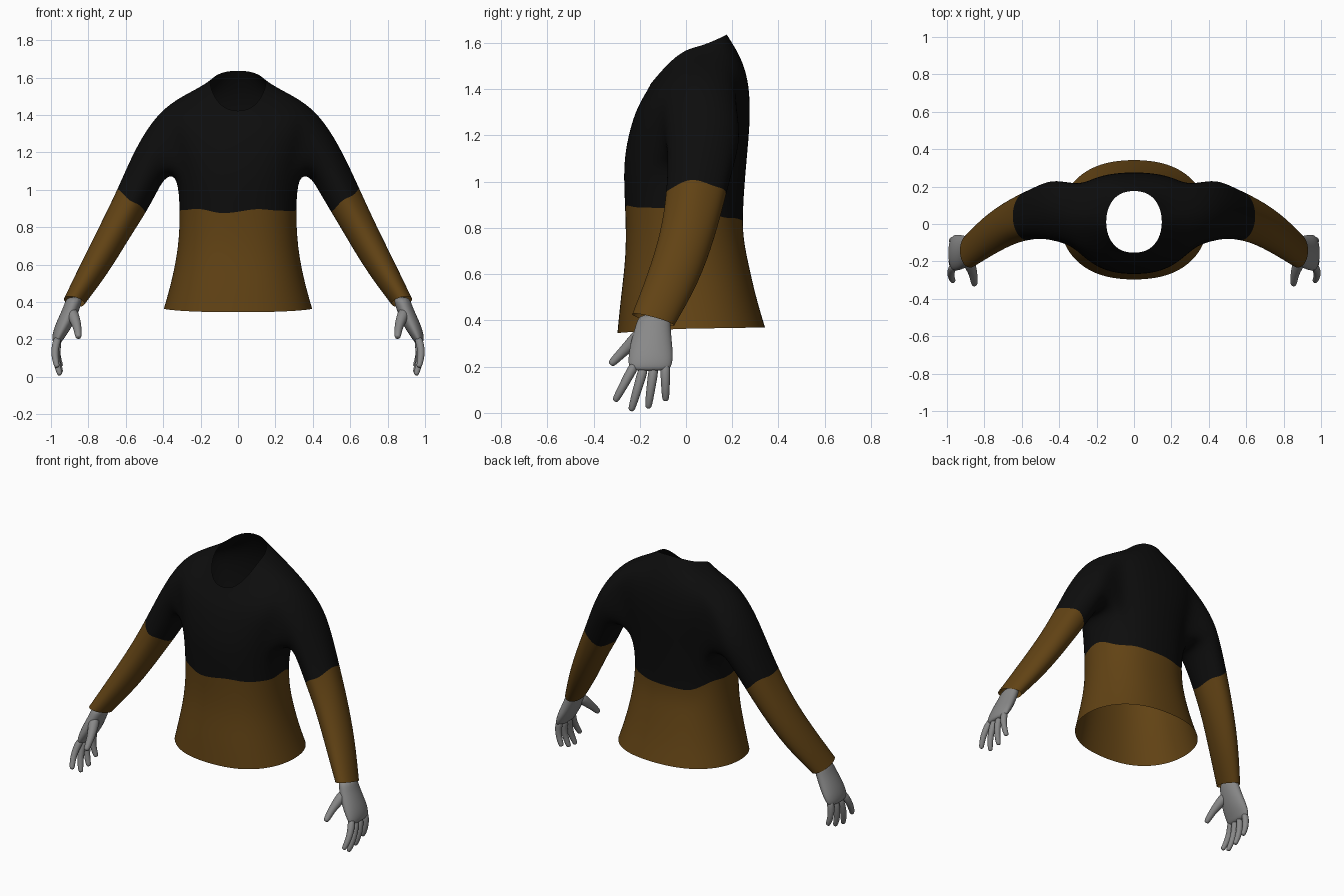
import bpy, bmesh, math
from mathutils import Vector

cube = bpy.data.objects.get("Cube")
if cube:
    bpy.data.objects.remove(cube, do_unlink=True)


def material(name, rgb):
    m = bpy.data.materials.new(name)
    m.use_nodes = True
    m.diffuse_color = (*rgb, 1)
    bsdf = m.node_tree.nodes["Principled BSDF"]
    bsdf.inputs["Base Color"].default_value = (*rgb, 1)
    bsdf.inputs["Roughness"].default_value = 0.9
    return m


BLACK = material("black cloth", (0.004, 0.004, 0.004))
BROWN = material("brown cloth", (0.12, 0.055, 0.007))
GREY = material("grey skin", (0.25, 0.25, 0.25))


def finish(bm, name, mats, level):
    bmesh.ops.recalc_face_normals(bm, faces=bm.faces)
    mesh = bpy.data.meshes.new(name)
    bm.to_mesh(mesh)
    bm.free()
    for m in mats:
        mesh.materials.append(m)
    for p in mesh.polygons:
        p.use_smooth = True
    ob = bpy.data.objects.new(name, mesh)
    bpy.context.collection.objects.link(ob)
    ob.modifiers.new("smooth", "SUBSURF").levels = level
    ob.modifiers["smooth"].render_levels = level
    return ob


def strip(bm, a, b, mat=0):
    """Quads between two closed rings of equal length."""
    n = len(a)
    faces = []
    for i in range(n):
        j = (i + 1) % n
        f = bm.faces.new((a[i], a[j], b[j], b[i]))
        f.material_index = mat
        faces.append(f)
    return faces


# ---- Shirt: torso rings, hem to neck ----
COLS = 24
# half width, front y, back y, z at side, z at front, z at back
TORSO = [
    (.400, -.300, .345, .365, .345, .370),
    (.360, -.285, .305, .50, .50, .50),
    (.320, -.260, .262, .69, .69, .69),
    (.312, -.265, .242, .90, .89, .80),
    (.325, -.275, .262, 1.08, 1.07, 1.07),
    (.365, -.252, .278, 1.22, 1.20, 1.23),
    (.400, -.222, .280, 1.37, 1.30, 1.36),
    (.370, -.190, .265, 1.465, 1.36, 1.47),
    (.220, -.165, .228, 1.54, 1.40, 1.56),
    (.150, -.155, .178, 1.575, 1.42, 1.637),
]
EDGE = 3        # ring where the dark upper part ends
bm = bmesh.new()
rings = []
for r, (rx, yf, yb, zs, zf, zb) in enumerate(TORSO):
    ring = []
    for c in range(COLS):
        t = math.tau * c / COLS
        co, si = math.cos(t), math.sin(t)
        x = rx * math.copysign(abs(co) ** 0.85, co)
        y = (yf + yb) / 2 + (yb - yf) / 2 * math.copysign(abs(si) ** 0.95, si)
        z = zs + ((zb if si > 0 else zf) - zs) * abs(si) ** 1.3
        if r == EDGE:   # ragged colour border
            z += .016 * math.sin(5 * t + 1) + .012 * math.sin(8 * t)
        ring.append(bm.verts.new((x, y, z)))
    rings.append(ring)

# Armholes span these rings and columns
R0, R1, C0, C1 = 4, 7, -2, 3


def in_hole(r, c):
    left = (c - C0) % COLS < C1 - C0
    right = (COLS // 2 - 1 - c - C0) % COLS < C1 - C0
    return R0 <= r < R1 and (left or right)


for r in range(len(rings) - 1):
    for c in range(COLS):
        if not in_hole(r, c):
            d = (c + 1) % COLS
            f = bm.faces.new((rings[r][c], rings[r][d], rings[r + 1][d], rings[r + 1][c]))
            f.material_index = 1 if r < EDGE else 0

# ---- Shirt: sleeves grown out of the armholes ----
# outer x, outer z, inner x, inner z, centre y, half depth, back drop
SLEEVE = [
    (.465, 1.365, .385, 1.07, .075, .168, 0),
    (.56, 1.205, .425, 1.00, .068, .148, 0),
    (.65, 1.00, .487, .89, .045, .132, 0),
    (.74, .81, .580, .74, .010, .120, .01),
    (.84, .61, .695, .55, -.055, .112, .02),
    (.932, .415, .820, .390, -.142, .093, .025),
]
perimeter = [(R0, c) for c in range(C0, C1 + 1)]
perimeter += [(r, C1) for r in range(R0 + 1, R1)]
perimeter += [(R1, c) for c in range(C1, C0 - 1, -1)]
perimeter += [(r, C0) for r in range(R1 - 1, R0, -1)]
N = len(perimeter)
for side in (1, -1):
    prev = [rings[r][(c if side > 0 else COLS // 2 - c) % COLS] for r, c in perimeter]
    for k, (ox, oz, ix, iz, yc, ry, drop) in enumerate(SLEEVE):
        ring = []
        for i in range(N):
            a = -math.pi / 2 + (i - (C1 - C0) / 2) * math.tau / N
            u, v = math.cos(a), math.sin(a)
            x = (ox + ix) / 2 + (ox - ix) / 2 * v
            z = (oz + iz) / 2 + (oz - iz) / 2 * v - drop * u
            if k == 2:
                z += .015 * math.sin(4 * a + side)
            ring.append(bm.verts.new((side * x, yc + ry * u, z)))
        strip(bm, prev, ring, 1 if k > 2 else 0)
        prev = ring
finish(bm, "shirt", [BLACK, BROWN], 2)


# ---- Hands ----
def tube(bm, sections, sides=8):
    """Capped loft; each section is a centre, x radius, y radius and axis."""
    prev = None
    for n, (p, ra, rb, axis) in enumerate(sections):
        ea = Vector((1, 0, 0))
        ea = (ea - axis * ea.dot(axis)).normalized()
        eb = axis.cross(ea)
        ring = []
        for i in range(sides):
            t = math.tau * i / sides
            ring.append(bm.verts.new(p + ea * ra * math.cos(t) + eb * rb * math.sin(t)))
        if prev:
            strip(bm, prev, ring)
        if n in (0, len(sections) - 1):
            bm.faces.new(ring)
        prev = ring


def digit(bm, points, radii):
    pts = [Vector(p) for p in points]
    last = len(pts) - 1
    tube(bm, [(p, r, r, (pts[min(i + 1, last)] - pts[max(i - 1, 0)]).normalized())
              for i, (p, r) in enumerate(zip(pts, radii))])


# centre x, centre y, z, half thickness, half breadth
PALM = [(.873, -.135, .43, .045, .070), (.885, -.142, .38, .047, .078),
        (.915, -.150, .31, .050, .092), (.943, -.152, .25, .046, .101),
        (.963, -.155, .205, .034, .098), (.968, -.158, .180, .022, .085)]
# root y, root z, tip y, tip z, tip x
FINGERS = [(-.218, .215, -.308, .050, .965), (-.180, .205, -.238, .008, .950),
           (-.138, .205, -.164, .020, .945), (-.090, .215, -.088, .052, .945)]

for side, name in ((1, "left_hand"), (-1, "right_hand")):
    bm = bmesh.new()
    down = Vector((0, 0, -1))
    tube(bm, [(Vector((x, y, z)), a, b, down) for x, y, z, a, b in PALM], 12)
    for ry, rz, ty, tz, tx in FINGERS:
        path = []
        for f in (0, .3, .65, .93, 1):
            x = .96 + (tx - .96) * f + .075 * f * (1 - f)
            path.append((x, ry + (ty - ry) * f, rz + (tz - rz) * f))
        digit(bm, path, (.024, .023, .020, .017, .012))
    digit(bm, [(.895, -.175, .36), (.870, -.235, .30), (.858, -.275, .262),
               (.853, -.318, .218), (.853, -.328, .208)],
          (.040, .031, .024, .020, .013))
    bmesh.ops.scale(bm, vec=(side, 1, 1), verts=bm.verts)
    finish(bm, name, [GREY], 2)
